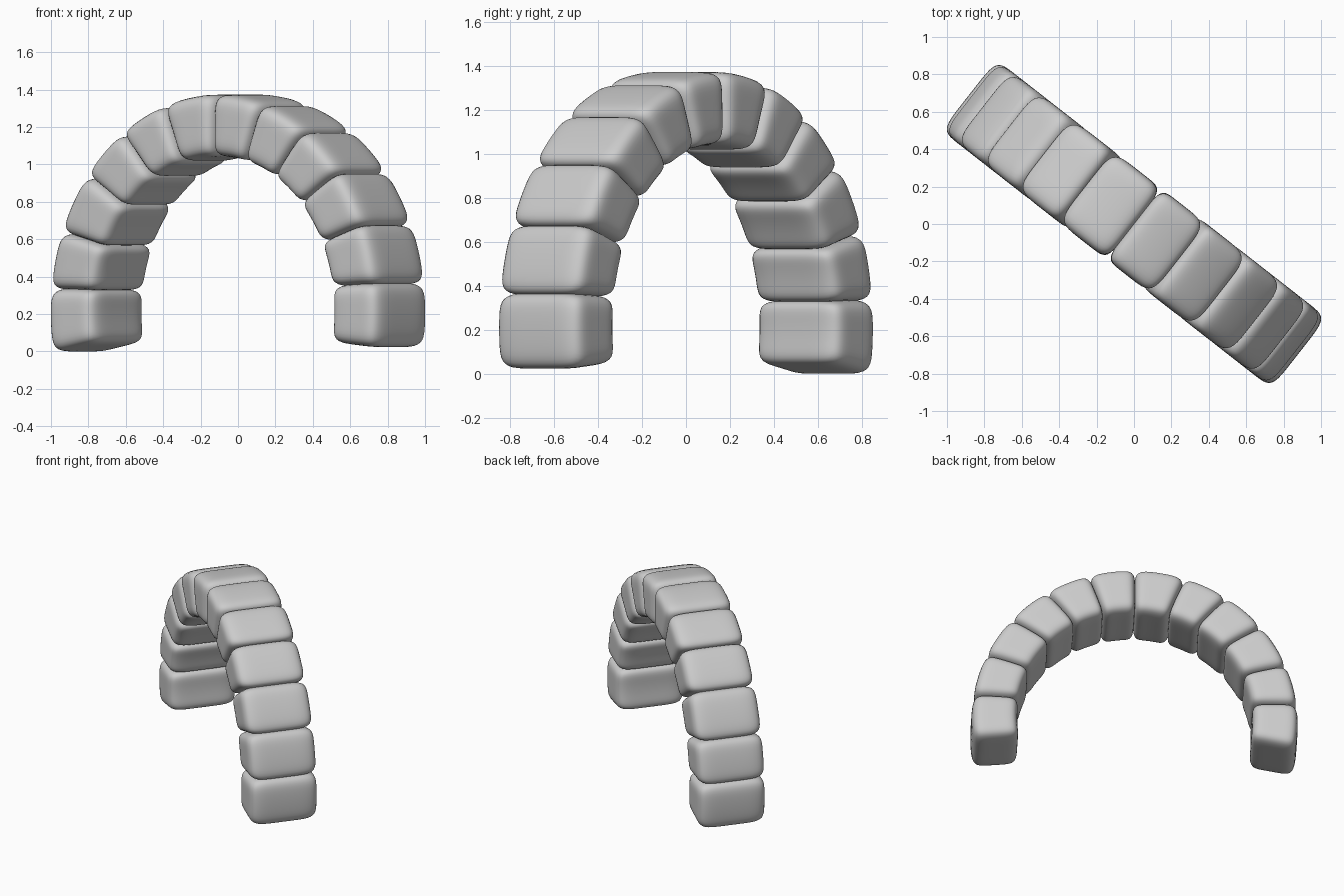
import bpy, bmesh
from math import sin, cos, radians

if "Cube" in bpy.data.objects:
    bpy.data.objects.remove(bpy.data.objects["Cube"])

YAW = radians(-38)           # the arch stands diagonally
HALF_DEPTH = 0.24
SPRING = 0.20                # height of the ellipse centres
OUTER = (1.12, 1.165)        # outer ellipse radii
INNER = (0.805, 0.83)        # inner ellipse radii

# joint angles (outer, inner) from the foot to the crown
RIGHT = [(-9.3, -11), (7.5, 9.5), (24, 26.5), (40.5, 44), (57, 60), (73.5, 75), (90, 90)]
LEFT = [(-10.8, -11), (6, 8), (21.5, 24.5), (39, 42), (55.5, 59), (72, 74), (90, 90)]


def mix(a, b, f):
    return a + (b - a) * f


def block(name, low, high, side):
    """Pillow-shaped stone between two joints of the arch."""
    bm = bmesh.new()
    bmesh.ops.create_cube(bm, size=2)
    bmesh.ops.subdivide_edges(bm, edges=bm.edges[:], cuts=15, use_grid_fill=True)
    for v in bm.verts:
        # round the cube, then bend it along the arch
        n = 6
        norm = sum(abs(c) ** n for c in v.co) ** (1 / n)
        p = v.co / norm
        r = (p.x + 1) / 2
        s = (p.z * 1.03 + 1) / 2
        t = radians(mix(mix(low[1], high[1], s), mix(low[0], high[0], s), r))
        u = side * mix(INNER[0], OUTER[0], r) * cos(t)
        z = SPRING + mix(INNER[1], OUTER[1], r) * sin(t)
        d = p.y * HALF_DEPTH
        v.co = (u * cos(YAW) - d * sin(YAW), u * sin(YAW) + d * cos(YAW), z)
    bmesh.ops.recalc_face_normals(bm, faces=bm.faces[:])
    for f in bm.faces:
        f.smooth = True
    mesh = bpy.data.meshes.new(name)
    bm.to_mesh(mesh)
    bm.free()
    ob = bpy.data.objects.new(name, mesh)
    bpy.context.collection.objects.link(ob)
    return ob


# six stones on each side, meeting at the crown
stones = []
for label, joints, side in (("right", RIGHT, 1), ("left", LEFT, -1)):
    for i in range(6):
        stones.append(block(f"{label}_arch_stone_{i + 1}", joints[i], joints[i + 1], side))

# rest the lowest foot on the ground
lowest = min(v.co.z for ob in stones for v in ob.data.vertices)
for ob in stones:
    ob.location.z = -lowest
